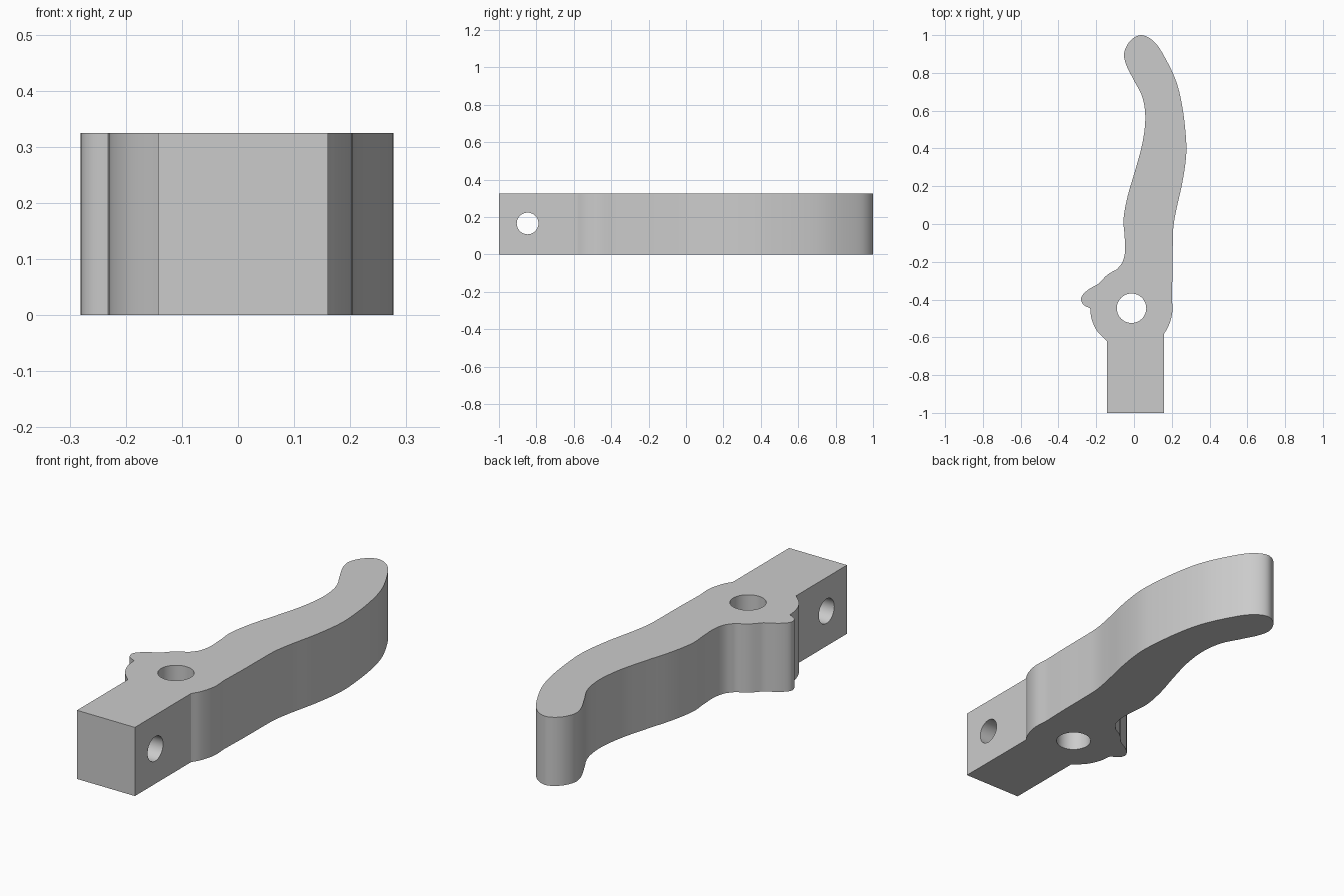
import bpy, bmesh, math
from mathutils import Vector

HEIGHT = 0.325

cube = bpy.data.objects.get("Cube")
if cube:
    bpy.data.objects.remove(cube, do_unlink=True)

grey = bpy.data.materials.new("plain_grey")
grey.use_nodes = True
COLOUR = (0.6, 0.6, 0.6, 1)
grey.diffuse_color = COLOUR
grey.node_tree.nodes["Principled BSDF"].inputs["Base Color"].default_value = COLOUR


def smooth_run(points, steps=5):
    """Catmull-Rom curve through the points, corners kept at both ends."""
    p = [Vector(q) for q in points]
    p = [2 * p[0] - p[1]] + p + [2 * p[-1] - p[-2]]
    out = []
    for a, b, c, d in zip(p, p[1:], p[2:], p[3:]):
        for i in range(steps):
            t = i / steps
            out.append(0.5 * (2 * b + (c - a) * t + (2 * a - 5 * b + 4 * c - d) * t**2
                              + (3 * b - a - 3 * c + d) * t**3))
    return out


def drill(target, radius, location, rotation):
    """Cut a round hole through the target."""
    bpy.ops.mesh.primitive_cylinder_add(vertices=48, radius=radius, depth=1,
                                        location=location, rotation=rotation)
    cutter = bpy.context.object
    cutter.hide_render = True
    cutter.data.materials.append(grey)
    mod = target.modifiers.new("hole", "BOOLEAN")
    mod.operation, mod.solver, mod.object = "DIFFERENCE", "EXACT", cutter
    bpy.context.view_layer.objects.active = target
    bpy.ops.object.modifier_apply(modifier=mod.name)
    bpy.data.objects.remove(cutter, do_unlink=True)


# Outline runs, counterclockwise; each run starts at a sharp corner
right_boss = [(.16, -.58), (.185, -.535), (.203, -.465), (.2, -.385)]
handle = [(.2, -.385), (.204, -.25), (.205, -.13), (.208, -.02), (.225, .08),
          (.256, .22), (.276, .36), (.274, .47), (.256, .62), (.225, .75),
          (.17, .87), (.11, .962), (.04, 1), (-.02, .97), (-.052, .905),
          (-.04, .84), (0, .76), (.045, .67), (.06, .56), (.045, .43),
          (.008, .29), (-.033, .15), (-.055, .03), (-.05, -.06), (-.047, -.14),
          (-.06, -.2), (-.09, -.24)]
shoulder = [(-.09, -.24), (-.14, -.268), (-.185, -.315)]
nub = [(-.185, -.315), (-.245, -.35), (-.279, -.388), (-.27, -.425), (-.232, -.447)]
left_boss = [(-.232, -.447), (-.224, -.505), (-.195, -.567), (-.143, -.62)]

outline = [Vector((.16, -1))]
for run in (right_boss, handle, shoulder, nub, left_boss):
    outline += smooth_run(run)
outline += [Vector((-.143, -.62)), Vector((-.143, -1))]

# Extruded lever body
bm = bmesh.new()
base = bm.faces.new([bm.verts.new((p.x, p.y, 0)) for p in outline])
top = bmesh.ops.extrude_face_region(bm, geom=[base])["geom"]
bmesh.ops.translate(bm, vec=(0, 0, HEIGHT),
                    verts=[g for g in top if isinstance(g, bmesh.types.BMVert)])
bmesh.ops.recalc_face_normals(bm, faces=bm.faces)
mesh = bpy.data.meshes.new("lever")
bm.to_mesh(mesh)
bm.free()
mesh.materials.append(grey)
lever = bpy.data.objects.new("lever", mesh)
bpy.context.collection.objects.link(lever)

# Pivot hole and cross hole in the block end
drill(lever, 0.078, (-.013, -.446, HEIGHT / 2), (0, 0, 0))
drill(lever, 0.058, (0, -.847, HEIGHT / 2 + .003), (0, math.pi / 2, 0))

bpy.ops.object.select_all(action="DESELECT")
lever.select_set(True)
bpy.context.view_layer.objects.active = lever
bpy.ops.object.shade_smooth_by_angle(angle=math.radians(30))
